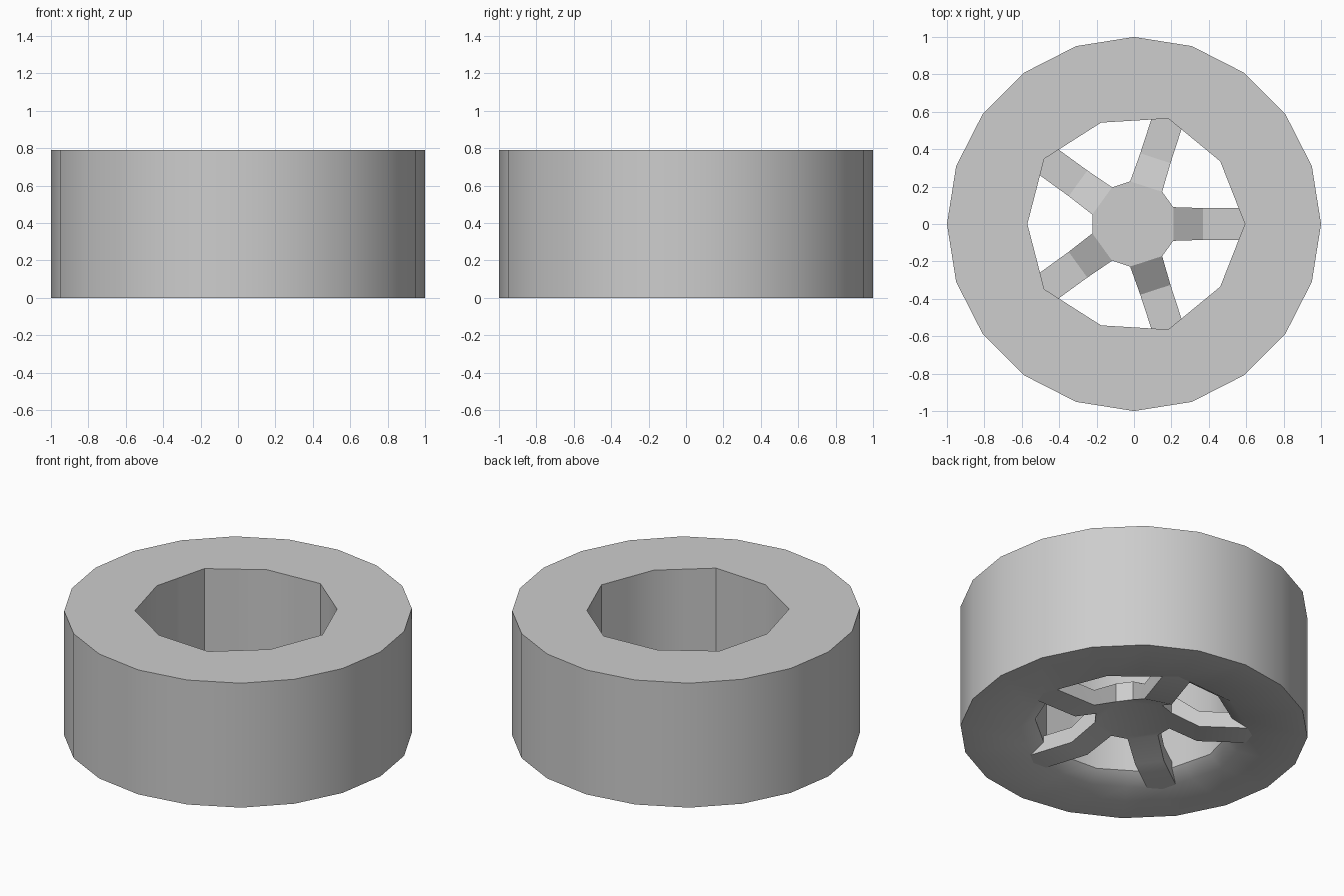
import bpy, bmesh, math
from mathutils import Matrix, Vector

cube = bpy.data.objects.get("Cube")
if cube:
    bpy.data.objects.remove(cube, do_unlink=True)

grey = bpy.data.materials.new("light_grey")
grey.use_nodes = True
grey.diffuse_color = (0.61, 0.61, 0.61, 1)
grey.node_tree.nodes["Principled BSDF"].inputs["Base Color"].default_value = (0.61, 0.61, 0.61, 1)

SIDES, SPOKES = 20, 5
HEIGHT, SPOKE_TOP = 0.79, 0.1
TIP, GAP = 0.593, 0.57      # hole corner radius at a spoke and between spokes
FLARE, FLARE_Z = 1.15, 0.06  # widening of the hole at the underside


def finish(bm, name, angle):
    bmesh.ops.remove_doubles(bm, verts=bm.verts, dist=0.0005)
    bmesh.ops.recalc_face_normals(bm, faces=bm.faces)
    mesh = bpy.data.meshes.new(name)
    bm.to_mesh(mesh)
    bm.free()
    obj = bpy.data.objects.new(name, mesh)
    bpy.context.collection.objects.link(obj)
    mesh.materials.append(grey)
    bpy.ops.object.select_all(action='DESELECT')
    obj.select_set(True)
    bpy.context.view_layer.objects.active = obj
    bpy.ops.object.shade_smooth_by_angle(angle=math.radians(angle))


def polar(r, k):
    a = math.tau * k / SIDES
    return Vector((r * math.cos(a), r * math.sin(a), 0))


def hole_point(k):
    # ten-sided hole, with a midpoint on every side
    if k % 2:
        return (hole_point(k - 1) + hole_point(k + 1)) / 2
    return polar(GAP if k % 4 else TIP, k)


# Wheel body: faceted outside, straight ten-sided hole flared at the underside
bm = bmesh.new()
outer = [polar(1, k) for k in range(SIDES)]
hole = [hole_point(k) for k in range(SIDES)]
sections = [(outer, 1, 0), (outer, 1, HEIGHT), (hole, 1, HEIGHT),
            (hole, 1, FLARE_Z), (hole, FLARE, 0)]
loops = [[bm.verts.new(p * s + Vector((0, 0, z))) for p in pts] for pts, s, z in sections]
for a, b in zip(loops, loops[1:] + loops[:1]):
    for k in range(SIDES):
        n = (k + 1) % SIDES
        bm.faces.new((a[k], a[n], b[n], b[k]))
finish(bm, "wheel_body", 40)

# Raised hub with five cranked spokes: radius, half width, bottom, top
rows = [(0.21, 0.09, 0.08, 0.2), (0.37, 0.085, 0, SPOKE_TOP),
        (0.65, 0.085, 0, SPOKE_TOP), (TIP * FLARE, 0.001, 0, SPOKE_TOP)]
bm = bmesh.new()
hub = []
for i in range(SPOKES):
    turn = Matrix.Rotation(math.tau * i / SPOKES, 3, 'Z')
    rings = [[bm.verts.new(turn @ Vector(p)) for p in
              ((r, -w, lo), (r, w, lo), (r, w, hi), (r, -w, hi))] for r, w, lo, hi in rows]
    for a, b in zip(rings, rings[1:]):
        for k in range(4):
            n = (k + 1) % 4
            bm.faces.new((a[k], a[n], b[n], b[k]))
    bm.faces.new(rings[-1])
    hub.append(rings[0])
for side in ((0, 1), (3, 2)):
    bm.faces.new([ring[j] for ring in hub for j in side])
for a, b in zip(hub, hub[1:] + hub[:1]):
    bm.faces.new((a[1], b[0], b[3], a[2]))
finish(bm, "hub_and_spokes", 30)
